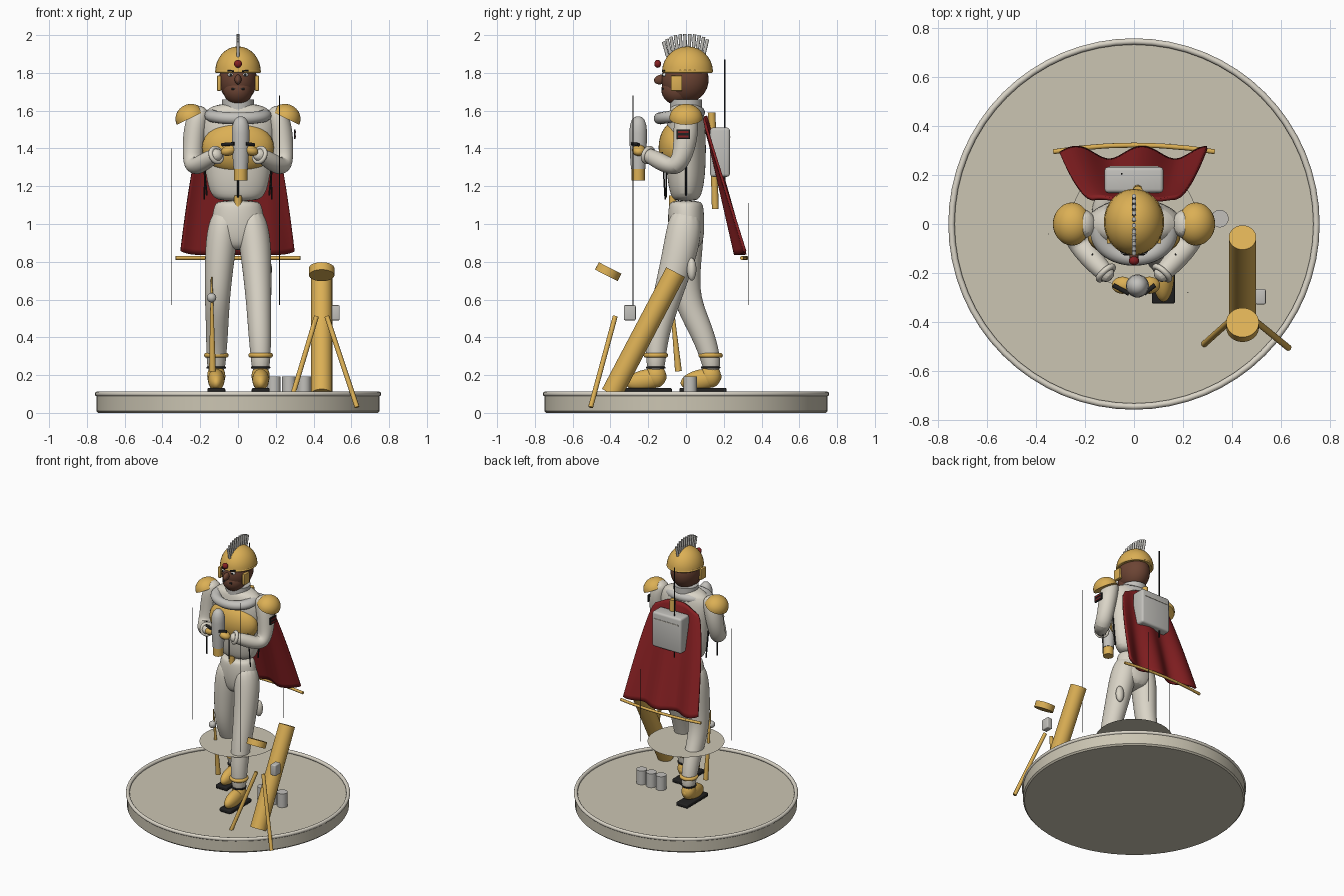
import bpy, bmesh, math
from mathutils import Vector, Matrix, Euler

cube = bpy.data.objects.get("Cube")
if cube:
    bpy.data.objects.remove(cube)


def material(name, r, g, b):
    m = bpy.data.materials.new(name)
    m.use_nodes = True
    m.diffuse_color = (r, g, b, 1)
    m.node_tree.nodes["Principled BSDF"].inputs["Base Color"].default_value = (r, g, b, 1)
    return m


GOLD = material("gold", .71, .43, .09)
SUIT = material("suit_white", .70, .66, .57)
STONE = material("stone", .60, .56, .45)
SILVER = material("silver_grey", .54, .53, .50)
RED = material("cape_red", .24, .014, .016)
SKIN = material("brown_skin", .15, .058, .034)
BLACK = material("black", .015, .015, .015)
WHITE = material("eye_white", .8, .8, .78)


def finish(bm, name, mat, subsurf=0):
    bmesh.ops.recalc_face_normals(bm, faces=bm.faces[:])
    mesh = bpy.data.meshes.new(name)
    bm.to_mesh(mesh)
    bm.free()
    ob = bpy.data.objects.new(name, mesh)
    bpy.context.collection.objects.link(ob)
    mesh.materials.append(mat)
    if subsurf:
        mod = ob.modifiers.new("smooth", "SUBSURF")
        mod.levels = mod.render_levels = subsurf
    bpy.ops.object.select_all(action='DESELECT')
    ob.select_set(True)
    bpy.context.view_layer.objects.active = ob
    bpy.ops.object.shade_smooth_by_angle(angle=math.radians(40))
    return ob


def place(c, r=(1, 1, 1), rot=(0, 0, 0)):
    return Matrix.LocRotScale(Vector(c), Euler(rot), Vector(r))


def ball(name, mat, c, r, rot=(0, 0, 0), dome=False):
    bm = bmesh.new()
    bmesh.ops.create_uvsphere(bm, u_segments=32, v_segments=16, radius=1)
    if dome:
        cut = bmesh.ops.bisect_plane(bm, geom=bm.verts[:] + bm.edges[:] + bm.faces[:], dist=1e-4,
                                     plane_co=(0, 0, 0), plane_no=(0, 0, 1), clear_inner=True)
        bmesh.ops.holes_fill(bm, edges=[e for e in bm.edges if e.is_boundary])
    bm.transform(place(c, r, rot))
    return finish(bm, name, mat)


def box(name, mat, c, size, rot=(0, 0, 0), bevel=0):
    bm = bmesh.new()
    bmesh.ops.create_cube(bm, size=1)
    bm.transform(place(c, size, rot))
    if bevel:
        bmesh.ops.bevel(bm, geom=bm.edges[:], offset=bevel, segments=3, affect='EDGES', profile=.5)
    return finish(bm, name, mat)


def rod(name, mat, a, b, r, r2=None, sides=24):
    a, b = Vector(a), Vector(b)
    bm = bmesh.new()
    bmesh.ops.create_cone(bm, cap_ends=True, segments=sides, radius1=r,
                          radius2=r if r2 is None else r2, depth=(b - a).length)
    q = Vector((0, 0, 1)).rotation_difference(b - a)
    bm.transform(Matrix.Translation((a + b) / 2) @ q.to_matrix().to_4x4())
    return finish(bm, name, mat)


def lathe(name, mat, profile, c=(0, 0, 0), r=(1, 1, 1), rot=(0, 0, 0), closed=False):
    bm = bmesh.new()
    vs = [bm.verts.new((x, 0, z)) for x, z in profile]
    es = [bm.edges.new(p) for p in zip(vs, vs[1:] + vs[:1] if closed else vs[1:])]
    bmesh.ops.spin(bm, geom=vs + es, cent=(0, 0, 0), axis=(0, 0, 1), angle=math.tau, steps=64)
    bmesh.ops.remove_doubles(bm, verts=bm.verts[:], dist=1e-5)
    bm.transform(place(c, r, rot))
    return finish(bm, name, mat)


def ring(name, mat, c, major, minor, r=(1, 1, 1), rot=(0, 0, 0)):
    circle = [(major + minor * math.cos(i * math.tau / 12), minor * math.sin(i * math.tau / 12))
              for i in range(12)]
    return lathe(name, mat, circle, c, r, rot, closed=True)


def limb(name, mat, stations):
    """Skin elliptical rings (x, y, z, rx, ry) along a path."""
    bm = bmesh.new()
    pts = [Vector(s[:3]) for s in stations]
    rings = []
    for i, s in enumerate(stations):
        t = pts[min(i + 1, len(pts) - 1)] - pts[max(i - 1, 0)]
        q = Vector((0, 0, 1)).rotation_difference(t)
        rings.append([bm.verts.new(pts[i] + q @ Vector((s[3] * math.cos(a), s[4] * math.sin(a), 0)))
                      for a in (k * math.tau / 14 for k in range(14))])
    for lo, hi in zip(rings, rings[1:]):
        for k in range(14):
            j = (k + 1) % 14
            bm.faces.new((lo[k], lo[j], hi[j], hi[k]))
    bm.faces.new(rings[0])
    bm.faces.new(rings[-1])
    return finish(bm, name, mat, 2)


# Display base with raised rim, and thin disc at knee height
lathe("base", STONE, [(0, 0), (.74, 0), (.75, .01), (.75, .09), (0, .09)])
ring("base_rim", SUIT, (0, 0, .1), .745, .013)
bm = bmesh.new()
bmesh.ops.create_circle(bm, cap_ends=True, segments=48, radius=.26)
bm.transform(Matrix.Translation((0, 0, .485)))
finish(bm, "knee_disc", STONE)

# Torso, chest plate, hips
limb("torso", SUIT, [(0, 0, 1.12, .10, .06), (0, 0, 1.15, .15, .085), (0, 0, 1.25, .175, .105),
                     (0, 0, 1.4, .19, .11), (0, 0, 1.53, .21, .105), (0, 0, 1.61, .18, .09),
                     (0, 0, 1.64, .09, .07)])
ball("chest_plate", GOLD, (0, -.05, 1.405), (.19, .095, .14))
limb("hips", SUIT, [(0, .01, .86, .09, .07), (0, .005, .93, .15, .095), (0, 0, 1.02, .145, .1),
                    (0, 0, 1.1, .13, .095), (0, 0, 1.125, .11, .08)])
rod("belt_buckle", GOLD, (0, -.07, 1.09), (0, -.07, 1.15), .02)
rod("jacket_zip", BLACK, (0, -.105, 1.14), (0, -.105, 1.28), .004, sides=8)

# Legs: left steps forward, right trails behind
limb("left_leg", SUIT, [(.12, -.16, .2, .045, .045), (.12, -.16, .3, .055, .055),
                        (.115, -.15, .42, .062, .062), (.11, -.11, .58, .068, .075),
                        (.1, -.05, .78, .08, .09), (.085, -.01, .95, .09, .1), (.06, 0, 1.08, .07, .08)])
limb("right_leg", SUIT, [(-.115, .14, .2, .045, .045), (-.115, .13, .3, .055, .055),
                         (-.11, .08, .44, .06, .065), (-.11, .0, .6, .068, .075),
                         (-.1, -.005, .78, .078, .085), (-.085, 0, .95, .088, .1), (-.06, 0, 1.08, .07, .08)])
for side, x, y in (("left", .12, -.16), ("right", -.115, .13)):
    box(side + "_sole", BLACK, (x, y - .04, .118), (.095, .25, .028), bevel=.008)
    ball(side + "_shoe", GOLD, (x, y - .05, .175), (.044, .11, .055), (.2, 0, 0))
    ball(side + "_heel", GOLD, (x, y, .195), (.048, .055, .062))
    ring(side + "_shoe_strap", BLACK, (x, y, .24), .046, .006)
    ring(side + "_anklet", GOLD, (x, y, .305), .052, .013)
rod("dagger", GOLD, (-.135, -.04, .22), (-.14, -.09, .72), .018, .004)
ball("dagger_knob", SILVER, (-.14, -.1, .61), (.025, .025, .025))
ball("hip_pouch", SUIT, (.15, .03, .76), (.03, .025, .06))

# Arms, shoulder pads, hands and straps
for side, s in (("left", 1), ("right", -1)):
    limb(side + "_arm", SUIT, [(s * .09, -.225, 1.375, .03, .03), (s * .13, -.19, 1.36, .042, .042),
                               (s * .2, -.11, 1.315, .05, .05), (s * .235, -.05, 1.30, .055, .055),
                               (s * .24, -.015, 1.37, .056, .058), (s * .232, 0, 1.48, .062, .068),
                               (s * .21, 0, 1.58, .06, .065), (s * .18, 0, 1.62, .03, .04)])
    axis = Vector((s * .08, .09, -.035)).to_track_quat('Z', 'Y').to_euler()
    ring(side + "_cuff", SUIT, (s * .115, -.2, 1.365), .038, .012, rot=axis)
    ball(side + "_hand", GOLD, (s * .055 + .008, -.25, 1.39), (.045, .035, .028), (0, s * .3, 0))
    rod(side + "_grip", BLACK, (s * .03 + .01, -.285, 1.425), (s * .085, -.25, 1.42), .009)
    ball(side + "_shoulder_pad", GOLD, (s * .252, 0, 1.56), (.08, .088, .075), (0, s * .45, 0), dome=True)
    rod(side + "_front_strap", BLACK, (s * .18, -.11, 1.13), (s * .17, -.125, 1.38), .004, sides=8)
    rod(side + "_side_seam", BLACK, (s * .165, 0, 1.15), (s * .19, 0, 1.4), .005, sides=8)
box("arm_patch", BLACK, (.3, -.015, 1.475), (.009, .07, .05))
for dz in (-.012, .012):
    box("patch_stripe", RED, (.304, -.015, 1.475 + dz), (.006, .055, .009))

# Rocket-shaped device held in both hands
lathe("held_device", SILVER, [(0, 1.29), (.038, 1.29), (.043, 1.36), (.047, 1.48), (.044, 1.52),
                              (.034, 1.55), (.018, 1.567), (0, 1.57)], (.014, -.253, 0))
rod("device_nozzle", GOLD, (.014, -.253, 1.23), (.014, -.253, 1.295), .035)

# Neck and collar
rod("neck_ring", SILVER, (0, 0, 1.56), (0, 0, 1.66), .085)
ring("collar", SILVER, (0, -.035, 1.575), .105, .032, (1.3, 1, 1), (.15, 0, 0))

# Head and face
ball("head", SKIN, (0, -.005, 1.765), (.1, .125, .125))
ball("jaw", SKIN, (0, -.045, 1.71), (.078, .085, .08))
ball("nose", SKIN, (0, -.135, 1.765), (.018, .035, .025), (.3, 0, 0))
rod("moustache", BLACK, (-.035, -.122, 1.715), (.035, -.122, 1.715), .006)
for s in (1, -1):
    ball("eye", WHITE, (s * .038, -.113, 1.79), (.017, .012, .01))
    ball("pupil", BLACK, (s * .038, -.124, 1.79), (.007, .004, .007))
    rod("eyebrow", BLACK, (s * .02, -.123, 1.808), (s * .055, -.11, 1.812), .005, sides=8)
    box("ear_guard", GOLD, (s * .1, -.05, 1.745), (.022, .06, .08), bevel=.004)

# Helmet, gem and crest of separate bars
ball("helmet", GOLD, (0, .008, 1.805), (.121, .135, .135), dome=True)
ring("helmet_brim", GOLD, (0, .008, 1.808), .115, .008, (1, 1.1, 1))
ball("helmet_gem", RED, (0, -.15, 1.848), (.021, .018, .021))
for i in range(11):
    a = math.radians(-52 + i * 9.6)
    out = Vector((0, math.sin(a), math.cos(a)))
    root = Vector((0, .005 + .13 * out.y, 1.81 + .125 * out.z))
    lean = Vector((0, out.y * .35, 1)).normalized()
    rod("crest_bar", SILVER, root, root + lean * (.07 + .015 * abs(out.y)), .009, sides=12)

# Cape with hanging folds, and the rod along its hem
bm = bmesh.new()
bmesh.ops.create_grid(bm, x_segments=48, y_segments=24, size=1)
for v in bm.verts:
    u, d = v.co.x, (1 - v.co.y) / 2
    half = .17 + .13 * d ** .6
    fold = .026 * math.sin(u * 7 + .8) * (.15 + .85 * d)
    v.co = (u * half, .095 + .185 * d + fold, 1.57 - .735 * d - .06 * u * u * (1 - d) + .02 * d * u ** 8)
cape = finish(bm, "cape", RED)
thick = cape.modifiers.new("thickness", "SOLIDIFY")
thick.thickness = .014
hem = [(x * .11, .322 - .003 * x * x, .82) for x in range(-3, 4)]
for a, b in zip(hem, hem[1:]):
    rod("cape_rod", GOLD, a, b, .01, sides=12)

# Backpack with antenna
box("backpack", SILVER, (0, .18, 1.38), (.24, .105, .26), bevel=.015)
box("backpack_lid_seam", SUIT, (0, .233, 1.46), (.2, .006, .006))
rod("backpack_top_pipe", GOLD, (.015, .14, 1.49), (.015, .135, 1.59), .02)
rod("backpack_low_pipe", GOLD, (.0, .155, 1.08), (.0, .15, 1.26), .018)
rod("antenna", BLACK, (-.05, .205, 1.2), (-.05, .205, 1.87), .004, sides=8)

# Thin upright wires
for x, y, top in ((.147, .33, 1.11), (-.35, -.04, 1.4), (.22, -.28, 1.68)):
    rod("wire", BLACK, (x, y, .57), (x, y, top), .002, sides=6)

# Leaning tube with bipod, loose cap and sight box
rod("launch_tube", GOLD, (.443, -.395, .1), (.443, -.055, .745), .056, sides=32)
rod("tube_cap", GOLD, (.443, -.422, .728), (.443, -.402, .767), .067, sides=32)
for x0, x1 in ((.415, .27), (.47, .63)):
    rod("bipod_leg", GOLD, (x1, -.505, .03), (x0, -.375, .51), .013)
box("sight_box", SILVER, (.517, -.297, .53), (.042, .062, .08), bevel=.006)

# Row of canisters on the base
for x in (.19, .27, .35):
    rod("canister", SILVER, (x, .022, .085), (x, .022, .193), .036)
